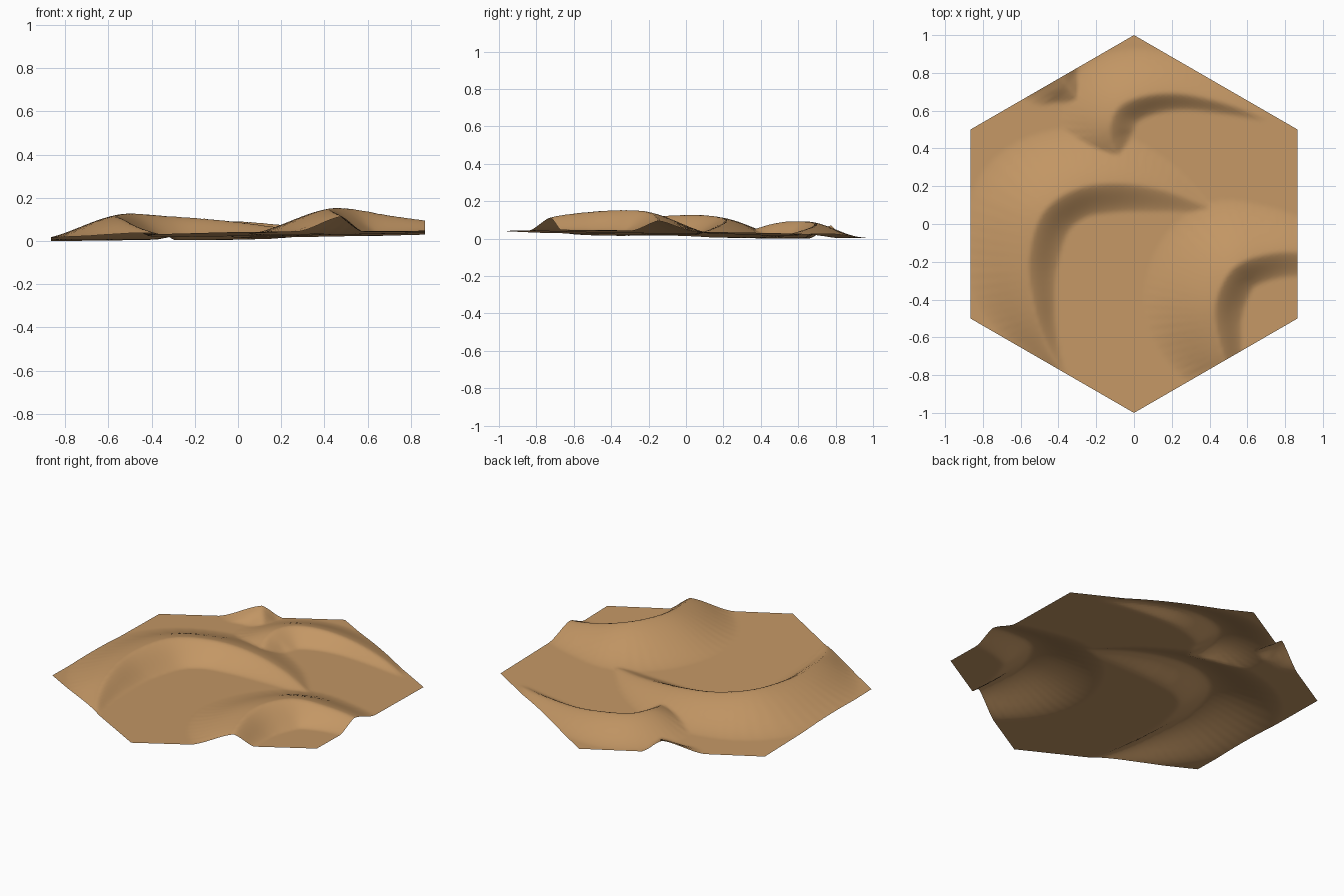
import bpy, bmesh, math
from mathutils import Vector

if "Cube" in bpy.data.objects:
    bpy.data.objects.remove(bpy.data.objects["Cube"])

CUTS = 55          # mesh density of each hexagon sector
WINDWARD = 3.4     # windward run per unit of dune height

# Each crest point: x, y, height above the base, width of the slip face
main_crest = [(-.37, -.8, 0, .02), (-.46, -.65, .035, .07), (-.53, -.45, .075, .12),
              (-.56, -.2, .1, .16), (-.49, .05, .113, .17), (-.32, .18, .1, .16),
              (-.1, .215, .08, .155), (.15, .18, .045, .12), (.42, .08, 0, .03)]
front_crest = [(.59, -.87, 0, .02), (.53, -.79, .035, .07), (.47, -.7, .075, .11),
               (.425, -.5, .105, .15), (.45, -.35, .115, .16), (.54, -.22, .11, .15),
               (.7, -.16, .08, .14), (.88, -.15, .052, .13), (1.1, -.2, .02, .1)]
back_crest = [(-.03, .28, 0, .03), (-.1, .38, .04, .09), (-.13, .5, .075, .13),
              (-.08, .62, .082, .13), (.06, .68, .075, .11), (.25, .69, .055, .09),
              (.48, .64, .03, .06), (.7, .56, 0, .02)]
# The tail of the front dune carries on at the opposite edge
edge_crest = [(x - .866, y + 1.5, h, w) for x, y, h, w in front_crest]


def smooth_path(points, steps=6):
    """Catmull-Rom samples through four-component points."""
    pts = [Vector(p) for p in points]
    pts = [pts[0] * 2 - pts[1]] + pts + [pts[-1] * 2 - pts[-2]]
    path = []
    for a, b, c, d in zip(pts, pts[1:], pts[2:], pts[3:]):
        for i in range(steps):
            t = i / steps
            path.append((b * 2 + (c - a) * t + (a * 2 - b * 5 + c * 4 - d) * t ** 2
                         + (b * 3 - a - c * 3 + d) * t ** 3) / 2)
    return path + [pts[-2]]


def dune_height(x, y, path):
    """Gentle windward slope on one side of the crest, steep slip face on the other."""
    best, result = math.inf, 0
    for p, q in zip(path, path[1:]):
        dx, dy = q[0] - p[0], q[1] - p[1]
        t = ((x - p[0]) * dx + (y - p[1]) * dy) / (dx * dx + dy * dy)
        t = min(1, max(0, t))
        ex, ey = x - p[0] - t * dx, y - p[1] - t * dy
        dist = ex * ex + ey * ey
        if dist < best:
            best = dist
            result = (p[2] + t * (q[2] - p[2]), p[3] + t * (q[3] - p[3]),
                      dx * ey - dy * ex > 0)
    height, slip, windward = result
    if height <= 0:
        return 0
    reach = WINDWARD * height if windward else slip
    t = max(0, 1 - math.sqrt(best) / reach)
    ease = t * t * (3 - 2 * t)
    return height * (.4 * t + .6 * ease if windward else .6 * t + .4 * ease)


paths = [smooth_path(c) for c in (main_crest, front_crest, back_crest, edge_crest)]

# Hexagonal sheet of sand, split finely into triangles
bm = bmesh.new()
centre = bm.verts.new((0, 0, 0))
rim = [bm.verts.new((math.sin(i * math.pi / 3), math.cos(i * math.pi / 3), 0))
       for i in range(6)]
for i in range(6):
    bm.faces.new((centre, rim[(i + 1) % 6], rim[i]))
bmesh.ops.subdivide_edges(bm, edges=bm.edges[:], cuts=CUTS, use_grid_fill=True)

# Sloping ground with the dunes raised on it
for v in bm.verts:
    x, y = v.co.x, v.co.y
    v.co.z = .028 + .017 * x - .018 * y + max(dune_height(x, y, p) for p in paths)
lowest = min(v.co.z for v in bm.verts)
bmesh.ops.translate(bm, verts=bm.verts[:], vec=(0, 0, -lowest))
bmesh.ops.recalc_face_normals(bm, faces=bm.faces[:])
if sum(f.normal.z for f in bm.faces) < 0:
    bmesh.ops.reverse_faces(bm, faces=bm.faces[:])
for f in bm.faces:
    f.smooth = True

mesh = bpy.data.meshes.new("sand_dunes")
bm.to_mesh(mesh)
bm.free()
dunes = bpy.data.objects.new("sand_dunes", mesh)
bpy.context.collection.objects.link(dunes)

# Sand colour
sand = bpy.data.materials.new("sand")
sand.use_nodes = True
colour = (.55, .31, .13, 1)
sand.diffuse_color = colour
sand.node_tree.nodes["Principled BSDF"].inputs["Base Color"].default_value = colour
mesh.materials.append(sand)
